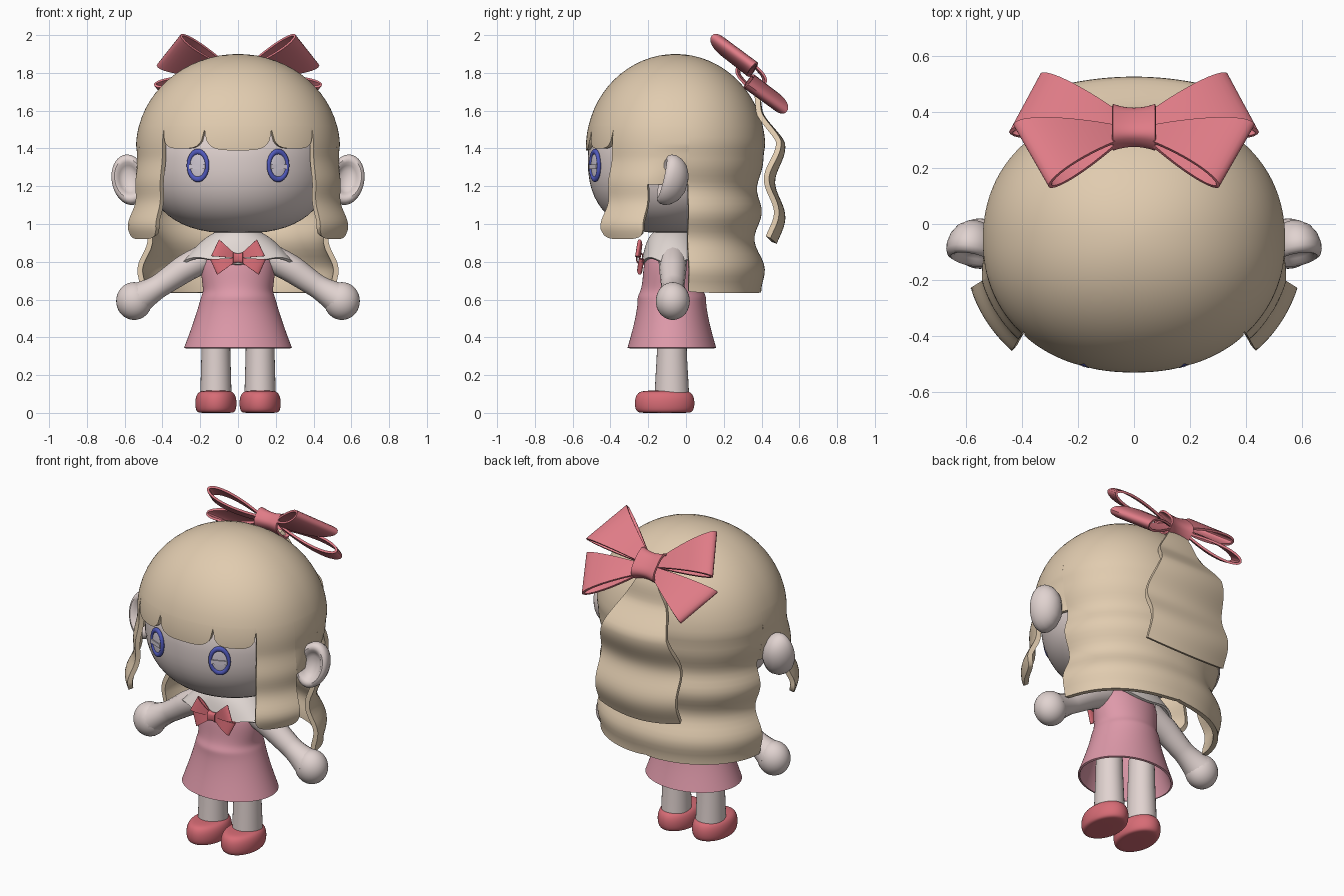
import bpy, bmesh
from math import sin, cos, pi, radians, sqrt, acos, copysign
from mathutils import Matrix, Vector

cube = bpy.data.objects.get("Cube")
if cube:
    bpy.data.objects.remove(cube, do_unlink=True)
parts = []


def material(name, *rgb):
    m = bpy.data.materials.new(name)
    m.use_nodes = True
    m.diffuse_color = (*rgb, 1)
    m.node_tree.nodes["Principled BSDF"].inputs["Base Color"].default_value = (*rgb, 1)
    return m


HAIR = material("blonde_hair", .75, .60, .43)
SKIN = material("pale_skin", .75, .65, .63)
CLOTH = material("white_cloth", .76, .69, .66)
PINK = material("pink_dress", .73, .32, .40)
ROSE = material("rose_ribbon", .74, .20, .24)
RED = material("red_shoe", .68, .15, .18)
BLUE = material("blue_eye", .08, .10, .50)
PALE = material("pale_iris", .64, .59, .66)


def span(a, b, n):
    return [a + (b - a) * i / n for i in range(n + 1)]


def power(t, p):
    return copysign(abs(t) ** p, t)


def add_grid(bm, fn, us, vs):
    """Sheet of quads over two parameter lists."""
    g = [[bm.verts.new(fn(u, v)) for v in vs] for u in us]
    for a, b in zip(g, g[1:]):
        for j in range(len(vs) - 1):
            bm.faces.new((a[j], a[j + 1], b[j + 1], b[j]))


def finish(bm, name, mat, thick=0, offset=-1, subsurf=0, closed=False):
    bmesh.ops.remove_doubles(bm, verts=bm.verts, dist=1e-4)
    if closed:
        bmesh.ops.recalc_face_normals(bm, faces=bm.faces)
    me = bpy.data.meshes.new(name)
    bm.to_mesh(me)
    bm.free()
    me.materials.append(mat)
    ob = bpy.data.objects.new(name, me)
    bpy.context.collection.objects.link(ob)
    if subsurf:
        mod = ob.modifiers.new("round", 'SUBSURF')
        mod.levels = mod.render_levels = subsurf
    if thick:
        mod = ob.modifiers.new("thickness", 'SOLIDIFY')
        mod.thickness, mod.offset = thick, offset
    parts.append(ob)


def lathe(name, mat, x, y, rows, n=32, scallop=0, **kw):
    """Elliptical lathe; rows run top to bottom as (x radius, y radius, z)."""
    bm = bmesh.new()
    low = rows[-1][2]
    add_grid(bm, lambda a, r: (x + r[0] * sin(a), y - r[1] * cos(a),
                               r[2] + (scallop * cos(4 * a) if r[2] == low else 0)),
             span(0, 2 * pi, n), rows)
    finish(bm, name, mat, **kw)


def facing(name, mat, matrix, profile, stretch):
    """Oval turned about the front axis; profile holds (radius, depth)."""
    bm = bmesh.new()
    add_grid(bm, lambda a, p: matrix @ Vector((p[0] * cos(a), p[1], p[0] * stretch * sin(a))),
             span(0, 2 * pi, 40), profile)
    finish(bm, name, mat, closed=True)


def ball(name, mat, matrix):
    bm = bmesh.new()
    bmesh.ops.create_uvsphere(bm, u_segments=32, v_segments=18, radius=1)
    bm.transform(matrix)
    finish(bm, name, mat)


def place(loc, size=(1, 1, 1), yaw=0, roll=0, pitch=0):
    return (Matrix.Translation(loc) @ Matrix.Rotation(yaw, 4, 'Z') @ Matrix.Rotation(roll, 4, 'Y')
            @ Matrix.Rotation(pitch, 4, 'X') @ Matrix.Diagonal((*size, 1)))


# Head: rounded oval, fuller at the jaw
head = []
for a in span(0, pi, 28):
    c, s = cos(a), sin(a)
    if c < 0:
        c, s = power(c, 2 / 2.5), s ** (2 / 2.5)
    head.append((.49 * s, .435 * s, 1.35 + .40 * c))
lathe("head", SKIN, 0, -.085, head, 64)


# Hair shell: dome plus hanging panels; outward waves lean to the front
def hair_point(a, z, out=0):
    k = sqrt(max(0, 1 - ((z - 1.4) / .5) ** 2)) if z > 1.4 else 1
    push = a - copysign(.3, a) if out > 0 else a
    return (.54 * k * power(sin(a), .93) + out * sin(push),
            -.055 - .475 * k * power(cos(a), .93) - out * cos(push), z)


def lock_wave(z):
    t = max(0, (1.35 - z) / .43)
    return .065 * t - .022 * t * cos(2 * pi * (z - 1.13) / .25)


def back_wave(z):
    if z > 1.42:
        return 0
    t = min(1, max(0, (1.38 - z) / .25))
    return .02 * t * cos(2 * pi * (z - .77) / .29) - .05 * sin(pi * (1.42 - z) / .85) + .01 * t


def still(z):
    return 0


SEAM = 1.52
bm = bmesh.new()
add_grid(bm, lambda a, t: hair_point(a, 1.4 + .5 * cos(t)),
         [radians(d * 1.5) for d in range(241)], span(0, acos((SEAM - 1.4) / .5), 14))
# start angle, end angle, lowest point, lift at corners, wave at start and end
panels = [(-18, 18, 1.39, .11, still, still), (18, 46.5, 1.40, .10, still, still),
          (46.5, 75, .92, .05, lock_wave, lock_wave), (75, 97.5, 1.21, 0, lock_wave, back_wave),
          (97.5, 180, .635, .01, back_wave, back_wave)]
for a0, a1, low, lift, wave0, wave1 in panels:
    for b0, b1 in [(a0, a1)] + ([(-a1, -a0)] if a0 > 0 else []):
        def panel_point(d, v):
            u = abs(2 * d - b0 - b1) / (b1 - b0)
            z = SEAM + (low + lift * (1 - sqrt(max(0, 1 - u ** 4))) - SEAM) * v
            f = (abs(d) - a0) / (a1 - a0)
            return hair_point(radians(d), z, wave0(z) * (1 - f) + wave1(z) * f)
        add_grid(bm, panel_point, span(b0, b1, round((b1 - b0) / 1.5)), span(0, 1, 30))
finish(bm, "hair", HAIR, thick=.028)

# Gathered wavy tail hanging behind the hair
bm = bmesh.new()


def tail_point(u, v):
    z = 1.74 - .81 * v
    x = u * (.045 + .225 * sin(min(1, v * 1.45) * pi / 2))
    y = .355 + .13 * min(1, v * 2.7) + .027 * min(1, v * 5) * cos(2 * pi * (z - 1.06) / .36)
    return (x, y - .45 * x * x, z - .03 * (1 - u * u) * v)


add_grid(bm, tail_point, span(-1, 1, 20), span(0, 1, 40))
finish(bm, "hair_tail", HAIR, thick=.028, offset=0)


# Ribbon bows: four twisted folded loops and a pinched knot
def bow(name, mat, center, up, normal, size):
    m = Matrix.Translation(center) @ Matrix((Vector((1, 0, 0)), Vector(up), Vector(normal))).transposed().to_4x4()
    m = m @ Matrix.Scale(size, 4)
    loops = {"upper": ((.04, .06, 0), (.04, 0, 0), (.30, .295, 0), (.425, .03, .045)),
             "lower": ((.04, -.06, 0), (.04, 0, 0), (.33, -.265, 0), (.44, -.02, -.045))}
    for level, corners in loops.items():
        a0, b0, a1, b1 = (Vector(c) for c in corners)
        for side, s in (("left", 1), ("right", -1)):
            def loop_point(t, w):
                k = (1 - cos(t)) / 2
                p = a0.lerp(a1, k).lerp(b0.lerp(b1, k), w)
                return m @ Vector((s * p.x, p.y, p.z + .045 * sin(t) * sqrt(k)))
            b = bmesh.new()
            add_grid(b, loop_point, span(0, 2 * pi, 32), span(0, 1, 6))
            finish(b, f"{name}_{level}_{side}_loop", mat, thick=.013 * size, offset=0)

    def knot_point(x, t):
        r = 1 + .2 * (x / .075) ** 2
        return m @ Vector((x, .075 * r * power(cos(t), .7), .05 * r * power(sin(t), .7)))
    b = bmesh.new()
    add_grid(b, knot_point, span(-.075, .075, 8), span(0, 2 * pi, 32))
    finish(b, name + "_knot", mat, thick=.012 * size, closed=True)


bow("hair_bow", ROSE, (0, .345, 1.785), (0, -.7, .714), (0, .714, .7), 1)
bow("collar_bow", RED, (0, -.245, .82), (0, 0, 1), (0, -1, 0), .33)

# Dress, collar and neck
lathe("dress", PINK, 0, -.075,
      [(.06, .05, .90), (.16, .12, .88), (.20, .15, .80), (.193, .155, .70), (.183, .165, .645),
       (.197, .185, .615), (.205, .18, .58), (.24, .20, .47), (.287, .236, .345)],
      subsurf=2, thick=.012)
lathe("collar", CLOTH, 0, -.075,
      [(.07, .07, .98), (.14, .11, .95), (.21, .14, .90), (.31, .165, .805)],
      scallop=-.02, subsurf=2, thick=.015)
lathe("neck", SKIN, 0, -.075, [(.075, .075, 1.05), (.075, .075, .85)])

for side, s in (("left", 1), ("right", -1)):
    # Arm: tapered tube ending in a round hand
    cu = bpy.data.curves.new(side + "_arm", 'CURVE')
    cu.dimensions, cu.bevel_depth, cu.bevel_resolution, cu.use_fill_caps = '3D', 1, 6, True
    sp = cu.splines.new('NURBS')
    path = [(.15, .83, .075), (.26, .78, .075), (.36, .71, .066), (.45, .65, .06), (.53, .605, .088)]
    sp.points.add(len(path) - 1)
    for p, (x, z, r) in zip(sp.points, path):
        p.co, p.radius = (s * x, -.07, z, 1), r
    sp.use_endpoint_u, sp.order_u = True, 3
    cu.materials.append(SKIN)
    arm = bpy.data.objects.new(side + "_arm", cu)
    bpy.context.collection.objects.link(arm)
    parts.append(arm)
    ball(side + "_hand", SKIN, place((s * .55, -.07, .592), (.095, .09, .10)))

    # Leg and shoe
    lathe(side + "_leg", SKIN, s * .117, -.075, [(.072, .075, .50), (.077, .08, .30), (.083, .092, .09)])
    lathe(side + "_shoe", RED, s * .117, -.113,
          [(0, 0, .118), (.07, .11, .118), (.098, .145, .108), (.111, .16, .07), (.109, .158, .025),
           (.10, .145, .003), (.08, .12, 0), (0, 0, 0)], subsurf=2)

    # Ear: one dished bowl with a rounded rim
    ear = place((s * .575, -.095, 1.235), yaw=s * .1, roll=s * .2, pitch=-.22)
    facing(side + "_ear", SKIN, ear,
           [(0, .01), (.035, .005), (.052, -.012), (.062, -.028), (.074, -.034), (.086, -.028),
            (.093, -.012), (.094, .012), (.086, .045), (.066, .078), (.035, .1), (0, .106)], 1.45)

    # Eye: oval ring, flat iris and a bar across
    eye = place((s * .212, -.482, 1.31), yaw=s * .4)
    facing(side + "_eye_ring", BLUE, eye,
           [(.053 + .011 * cos(t), .011 * sin(t)) for t in span(0, 2 * pi, 12)], 1.38)
    ball(side + "_iris", PALE, eye @ place((0, 0, 0), (.05, .008, .072)))
    bm = bmesh.new()
    bmesh.ops.create_cube(bm, size=2)
    bm.transform(eye @ place((0, -.009, -.006), (.046, .0045, .012)))
    finish(bm, side + "_eye_bar", PALE)

# Bake the modifiers and shade smoothly
bpy.ops.object.select_all(action='DESELECT')
for ob in parts:
    ob.select_set(True)
bpy.context.view_layer.objects.active = parts[0]
bpy.ops.object.convert(target='MESH')
bpy.ops.object.shade_smooth_by_angle(angle=radians(42))
